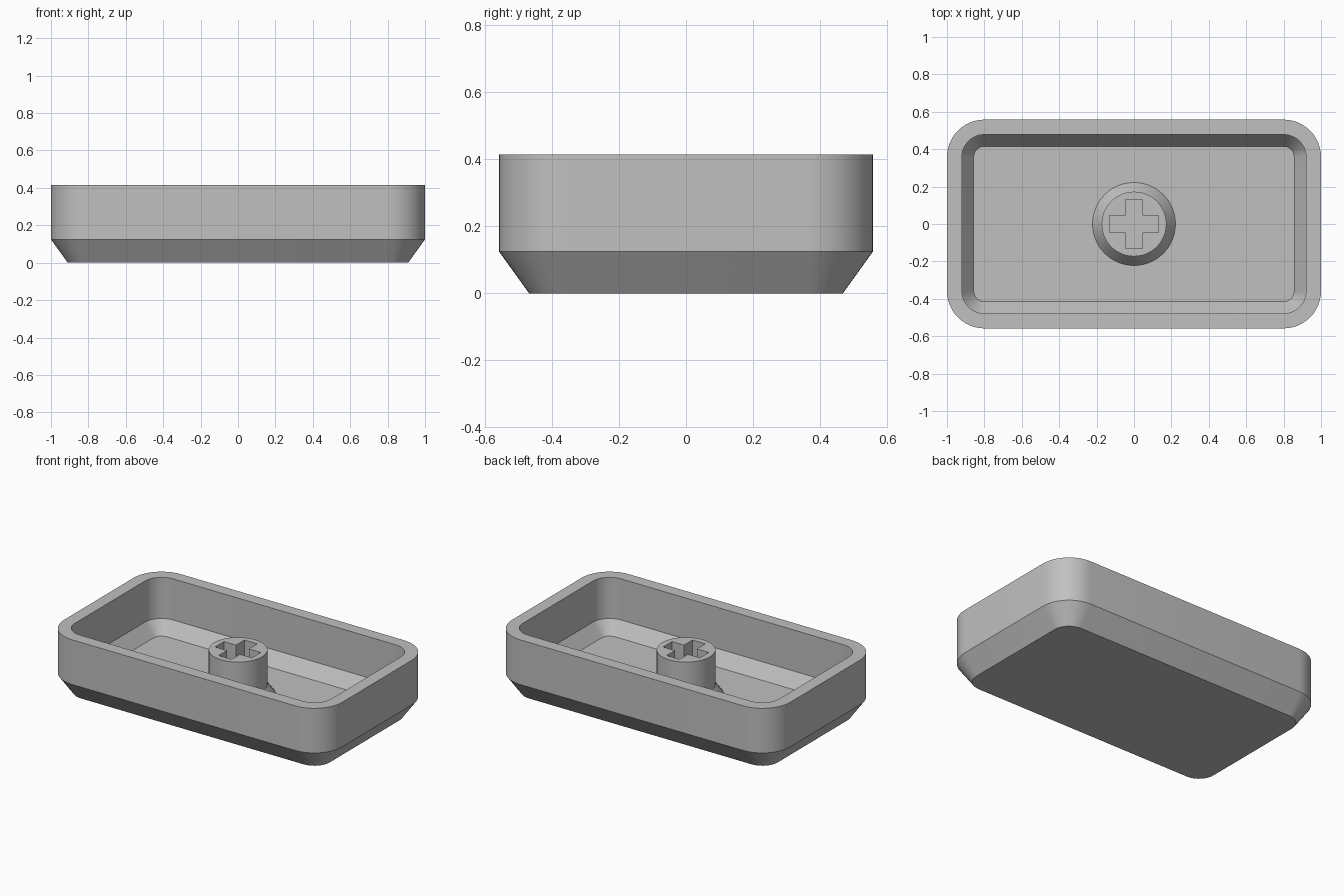
import bpy
import bmesh
from math import cos, sin, pi, radians
from mathutils import Matrix, Vector

cube = bpy.data.objects.get("Cube")
if cube:
    bpy.data.objects.remove(cube, do_unlink=True)

grey = bpy.data.materials.new("plain_grey")
grey.use_nodes = True
GREY = (0.53, 0.53, 0.53, 1)
grey.diffuse_color = GREY
grey.node_tree.nodes["Principled BSDF"].inputs["Base Color"].default_value = GREY


def rounded_ring(cx, cy, radius, z, steps=12):
    """Rounded rectangle whose corner centres lie at (+-cx, +-cy)."""
    ring = []
    for corner, (sx, sy) in enumerate([(1, 1), (-1, 1), (-1, -1), (1, -1)]):
        for i in range(steps + 1):
            a = (corner + i / steps) * pi / 2
            ring.append((sx * cx + radius * cos(a), sy * cy + radius * sin(a), z))
    return ring


def loft(name, rings):
    """Closed solid through equal rings, capped at both ends."""
    bm = bmesh.new()
    loops = [[bm.verts.new(p) for p in ring] for ring in rings]
    for low, high in zip(loops, loops[1:]):
        for i in range(len(low)):
            j = (i + 1) % len(low)
            bm.faces.new((low[i], low[j], high[j], high[i]))
    bm.faces.new(loops[0][::-1])
    bm.faces.new(loops[-1])
    bmesh.ops.remove_doubles(bm, verts=bm.verts, dist=1e-5)
    bmesh.ops.recalc_face_normals(bm, faces=bm.faces)
    mesh = bpy.data.meshes.new(name)
    bm.to_mesh(mesh)
    bm.free()
    mesh.materials.append(grey)
    obj = bpy.data.objects.new(name, mesh)
    bpy.context.collection.objects.link(obj)
    return obj


def smooth(obj):
    bpy.ops.object.select_all(action="DESELECT")
    obj.select_set(True)
    bpy.context.view_layer.objects.active = obj
    bpy.ops.object.shade_smooth_by_angle(angle=radians(25))


# Tray: outer skin upwards, over the rim, then down the inside to the floor
FLOOR = 0.063
tray_profile = [(0.11, 0), (0.2, 0.125), (0.2, 0.415),
                (0.12, 0.415), (0.12, 0.148), (0.057, FLOOR)]
tray = loft("tray_shell", [rounded_ring(0.8, 0.358, r, z) for r, z in tray_profile])
smooth(tray)

# Central post with a flared foot
post_profile = [(0.222, FLOOR - 0.015), (0.222, FLOOR), (0.173, 0.131), (0.173, 0.352)]
post = loft("centre_post", [rounded_ring(0, 0, r, z) for r, z in post_profile])

# Cross-shaped socket cut down through the post to the tray floor
ARM, HALF = 0.132, 0.046
cross = [Matrix.Rotation(q * pi / 2, 3, "Z") @ Vector(p)
         for q in range(4) for p in [(ARM, -HALF, 0), (ARM, HALF, 0), (HALF, HALF, 0)]]
cutter = loft("socket_cutter", [[p + Vector((0, 0, z)) for p in cross] for z in (0, 0.5)])
cutter.hide_render = True
cut = post.modifiers.new("socket", "BOOLEAN")
cut.operation = "DIFFERENCE"
cut.solver = "EXACT"
cut.object = cutter
bpy.context.view_layer.objects.active = post
bpy.ops.object.modifier_apply(modifier=cut.name)
bpy.data.objects.remove(cutter, do_unlink=True)
smooth(post)
